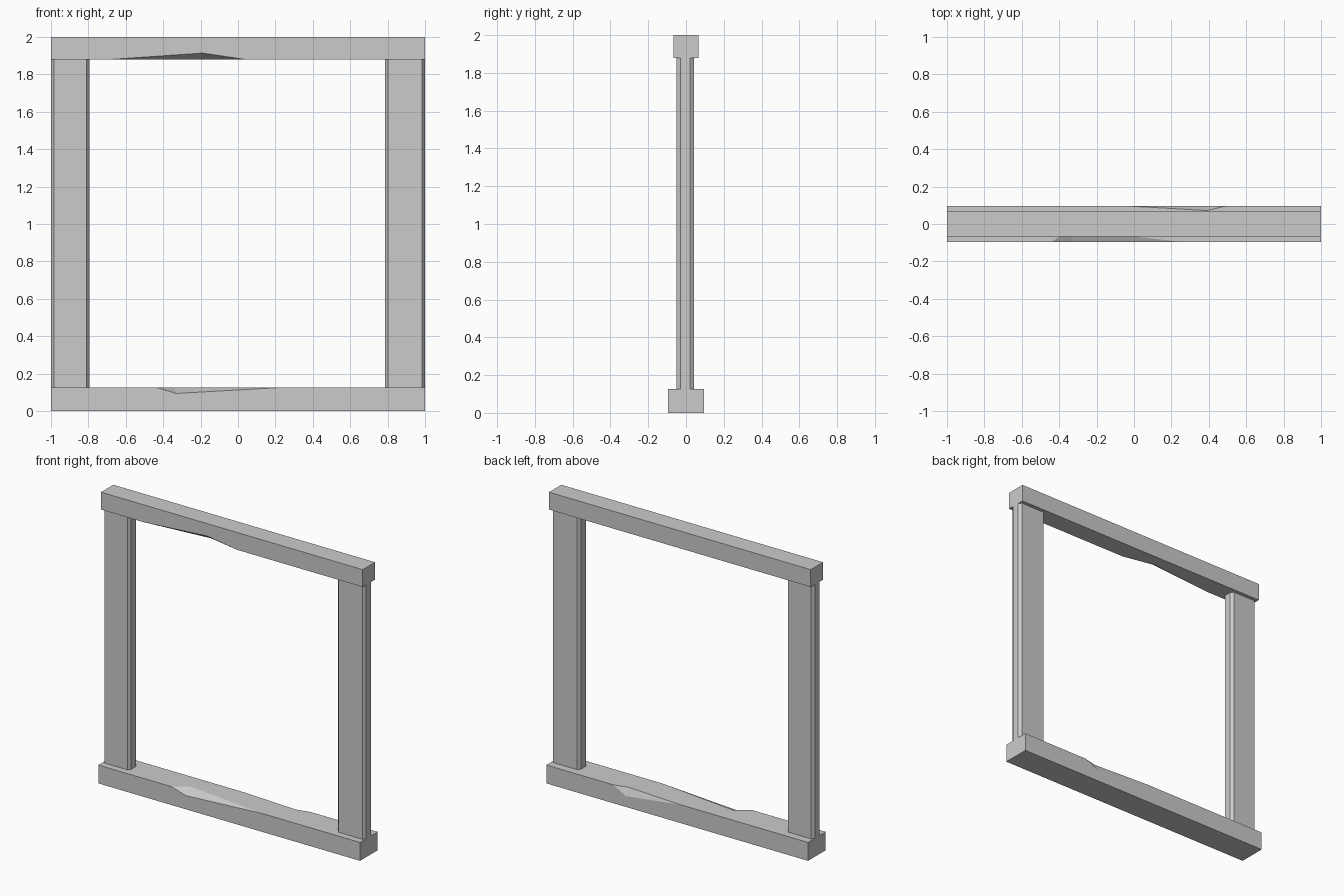
import bpy

if "Cube" in bpy.data.objects:
    bpy.data.objects.remove(bpy.data.objects["Cube"])


def mesh_object(name, verts, faces):
    mesh = bpy.data.meshes.new(name)
    mesh.from_pydata(verts, [], faces)
    mesh.update()
    obj = bpy.data.objects.new(name, mesh)
    bpy.context.collection.objects.link(obj)
    # consistent outward normals
    bpy.context.view_layer.objects.active = obj
    obj.select_set(True)
    bpy.ops.object.mode_set(mode='EDIT')
    bpy.ops.mesh.select_all(action='SELECT')
    bpy.ops.mesh.normals_make_consistent(inside=False)
    bpy.ops.object.mode_set(mode='OBJECT')
    obj.select_set(False)
    return obj


def chipped_beam(name, depth, z_out, z_in, front, back):
    """Beam with one splintered chip on each long edge of its inner face.
    chip = (start x, end x, inner x, inner y, side x, side z)"""
    verts = []
    for z in (z_out, z_in):
        verts += [(-1, -depth, z), (1, -depth, z), (1, depth, z), (-1, depth, z)]
    for y, (xa, xc, xb, yb, xd, zd) in ((-depth, front), (depth, back)):
        verts += [(xa, y, z_in), (xb, yb, z_in), (xc, y, z_in), (xd, y, zd)]
    faces = [
        (0, 1, 2, 3), (0, 3, 7, 4), (1, 2, 6, 5),
        (4, 8, 9, 10, 5, 6, 14, 13, 12, 7),      # inner face
        (0, 1, 5, 10, 11, 8, 4),                 # front
        (3, 2, 6, 14, 15, 12, 7),                # back
        (8, 9, 11), (9, 10, 11), (12, 13, 15), (13, 14, 15),
    ]
    return mesh_object(name, verts, faces)


def post(name, x0, x1, y0=-0.05, y1=0.042, cx=0.015, cy=0.02):
    """Upright with chamfered vertical edges."""
    ring = [(x0 + cx, y0), (x1 - cx, y0), (x1, y0 + cy), (x1, y1 - cy),
            (x1 - cx, y1), (x0 + cx, y1), (x0, y1 - cy), (x0, y0 + cy)]
    verts = [(x, y, z) for z in (0.11, 1.89) for x, y in ring]
    n = len(ring)
    faces = [tuple(range(n)), tuple(range(n, 2 * n))]
    faces += [(i, (i + 1) % n, (i + 1) % n + n, i + n) for i in range(n)]
    return mesh_object(name, verts, faces)


# Sill and lintel
chipped_beam("bottom_beam", 0.096, 0.0, 0.127,
             (-0.44, 0.25, -0.34, -0.025, -0.33, 0.094),
             (-0.03, 0.49, 0.39, 0.072, 0.39, 0.075))
chipped_beam("top_beam", 0.067, 2.0, 1.88,
             (-0.68, 0.04, -0.19, -0.02, -0.19, 1.914),
             (0.80, 0.15, 0.32, 0.025, 0.30, 1.92))

# Uprights
post("left_post", -1.0, -0.795)
post("right_post", 0.787, 1.0)
